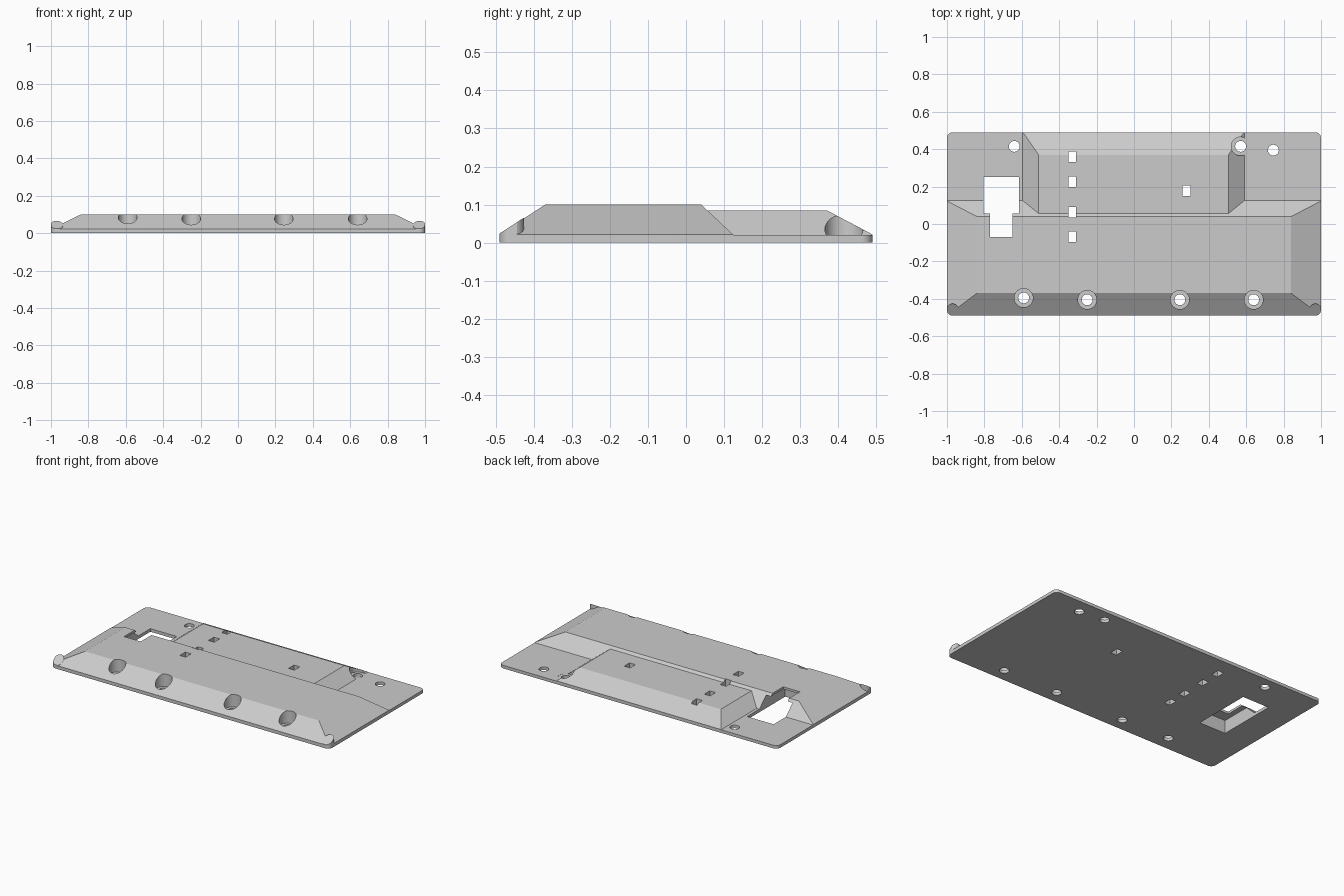
import bpy
import bmesh
import math

if "Cube" in bpy.data.objects:
    bpy.data.objects.remove(bpy.data.objects["Cube"], do_unlink=True)

HALF_X, HALF_Y, PLATE_Z = 1.0, 0.49, 0.02
CORNER = 0.03

grey = bpy.data.materials.new("plain grey")
grey.use_nodes = True
grey.diffuse_color = (0.6, 0.6, 0.6, 1)
grey.node_tree.nodes["Principled BSDF"].inputs["Base Color"].default_value = grey.diffuse_color


def loft(name, lower, upper):
    """Solid between two matching rings of points."""
    bm = bmesh.new()
    a = [bm.verts.new(p) for p in lower]
    b = [bm.verts.new(p) for p in upper]
    n = len(a)
    bm.faces.new(a[::-1])
    bm.faces.new(b)
    for i in range(n):
        j = (i + 1) % n
        bm.faces.new((a[i], a[j], b[j], b[i]))
    bmesh.ops.recalc_face_normals(bm, faces=bm.faces)
    mesh = bpy.data.meshes.new(name)
    bm.to_mesh(mesh)
    bm.free()
    mesh.materials.append(grey)
    ob = bpy.data.objects.new(name, mesh)
    bpy.context.scene.collection.objects.link(ob)
    return ob


def rect(x0, x1, y0, y1, z):
    return [(x0, y0, z), (x1, y0, z), (x1, y1, z), (x0, y1, z)]


def box(name, x0, x1, y0, y1, z0, z1):
    return loft(name, rect(x0, x1, y0, y1, z0), rect(x0, x1, y0, y1, z1))


def hipped_block(name, base, top, z_top):
    """Raised block with sloped sides, sunk slightly into the plate."""
    sink = 0.01
    t = sink / (z_top - PLATE_Z)
    low = [b + (b - c) * t for b, c in zip(base, top)]
    return loft(name, rect(*low, PLATE_Z - sink), rect(*top, z_top))


def circle(x, y, r, n=40):
    return [(x + r * math.cos(2 * math.pi * i / n), y + r * math.sin(2 * math.pi * i / n))
            for i in range(n)]


def cylinder(name, x, y, r, z0, z1):
    ring = circle(x, y, r)
    return loft(name, [(*p, z0) for p in ring], [(*p, z1) for p in ring])


def rounded_prism(name, z0, z1):
    ring = []
    steps = 8
    for q, (sx, sy) in enumerate(((1, 1), (-1, 1), (-1, -1), (1, -1))):
        for i in range(steps + 1):
            a = math.pi / 2 * (q + i / steps)
            ring.append((sx * (HALF_X - CORNER) + CORNER * math.cos(a),
                         sy * (HALF_Y - CORNER) + CORNER * math.sin(a)))
    return loft(name, [(*p, z0) for p in ring], [(*p, z1) for p in ring])


def combine(target, tool, operation):
    tool.hide_render = True
    mod = target.modifiers.new(operation.lower(), "BOOLEAN")
    mod.operation = operation
    mod.solver = "EXACT"
    mod.object = tool
    bpy.context.view_layer.objects.active = target
    bpy.ops.object.modifier_apply(modifier=mod.name)
    bpy.data.objects.remove(tool, do_unlink=True)


# Oversized slab with the two raised blocks
body = box("cover_plate", -1.2, 1.2, -0.7, 0.7, 0, PLATE_Z)
combine(body, hipped_block("front_block", (-1.004, 1.004, -0.493, 0.125),
                           (-0.84, 0.84, -0.37, 0.04), 0.1), "UNION")
combine(body, hipped_block("rear_block", (-0.595, 0.59, -0.02, 0.493),
                           (-0.51, 0.505, -0.02, 0.37), 0.085), "UNION")

# Rounded posts at the front corners, cut just above the front slope
for side in (-1, 1):
    ring = circle(side * 0.97, -0.46, 0.034)
    post = loft("corner_post", [(x, y, 0.005) for x, y in ring],
                [(x, y, 0.022 + (y + 0.493) * 0.65) for x, y in ring])
    combine(body, post, "UNION")

# Trim everything to the rounded outline
combine(body, rounded_prism("outline", -0.1, 0.3), "INTERSECT")

# Screw holes, some with a wide counterbore
counterbored = [(-0.59, -0.395), (-0.25, -0.405), (0.245, -0.405), (0.64, -0.405), (0.57, 0.415)]
plain = [(-0.64, 0.415), (0.745, 0.395)]
for x, y in counterbored:
    combine(body, cylinder("counterbore", x, y, 0.05, PLATE_Z - 0.0007, 0.2), "DIFFERENCE")
for x, y in counterbored + plain:
    combine(body, cylinder("screw_hole", x, y, 0.029, -0.1, 0.25), "DIFFERENCE")

# Stepped connector opening: wide pocket below, narrow neck through the top
combine(body, box("pocket", -0.805, -0.615, -0.14, 0.25, -0.1, 0.085), "DIFFERENCE")
combine(body, box("neck", -0.77, -0.65, -0.07, 0.1, 0.05, 0.2), "DIFFERENCE")

# Small rectangular slots
for x, y in [(-0.33, 0.36), (-0.33, 0.225), (-0.33, 0.062), (-0.33, -0.068), (0.28, 0.177)]:
    combine(body, box("slot", x - 0.021, x + 0.021, y - 0.028, y + 0.028, -0.1, 0.2), "DIFFERENCE")

# Smooth the round walls, keep the edges sharp
bpy.ops.object.select_all(action="DESELECT")
body.select_set(True)
bpy.context.view_layer.objects.active = body
bpy.ops.object.shade_smooth_by_angle(angle=math.radians(25))
